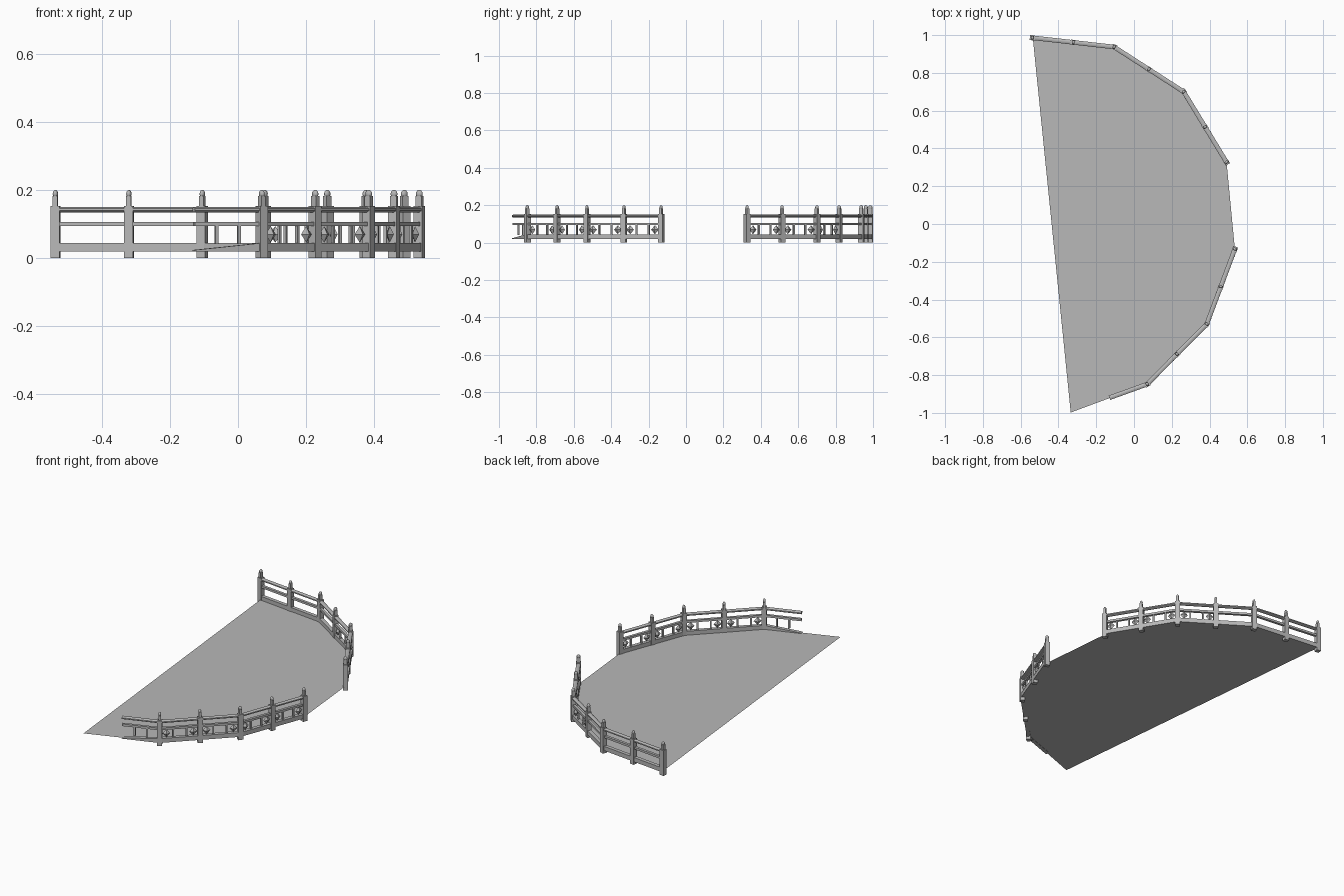
import bpy, bmesh, math
from mathutils import Matrix, Vector

cube = bpy.data.objects.get("Cube")
if cube:
    bpy.data.objects.remove(cube, do_unlink=True)

stone = bpy.data.materials.new("grey stone")
stone.use_nodes = True
stone.diffuse_color = (0.48, 0.48, 0.48, 1)
stone.node_tree.nodes["Principled BSDF"].inputs["Base Color"].default_value = stone.diffuse_color


def finish(name, bm, smooth=False):
    bmesh.ops.recalc_face_normals(bm, faces=bm.faces)
    mesh = bpy.data.meshes.new(name)
    bm.to_mesh(mesh)
    bm.free()
    mesh.materials.append(stone)
    ob = bpy.data.objects.new(name, mesh)
    bpy.context.collection.objects.link(ob)
    if smooth:
        bpy.ops.object.select_all(action="DESELECT")
        ob.select_set(True)
        bpy.context.view_layer.objects.active = ob
        bpy.ops.object.shade_smooth_by_angle(angle=math.radians(50))
    return ob


def place(x, y, z, angle, size):
    return (Matrix.Translation((x, y, z)) @ Matrix.Rotation(angle, 4, "Z")
            @ Matrix.Diagonal((*size, 1)))


def box(bm, p, z0, z1, angle, length, depth):
    m = place(p.x, p.y, (z0 + z1) / 2, angle, (length, depth, z1 - z0))
    return bmesh.ops.create_cube(bm, size=1, matrix=m)["verts"]


def post(bm_post, bm_cap, p, angle):
    # Square shaft, slimmer neck and round knob
    box(bm_post, p, 0, 0.153, angle, 0.027, 0.027)
    box(bm_cap, p, 0.153, 0.182, angle, 0.014, 0.02)
    bmesh.ops.create_uvsphere(bm_cap, u_segments=10, v_segments=6, radius=1,
                              matrix=place(p.x, p.y, 0.188, angle, (0.008, 0.011, 0.012)))


def round_rail(bm, a, b, z):
    d = b - a
    m = (place((a.x + b.x) / 2, (a.y + b.y) / 2, z, math.atan2(d.y, d.x), (1, 0.012, 0.008))
         @ Matrix.Rotation(math.pi / 2, 4, "Y") @ Matrix.Rotation(math.pi / 8, 4, "Z"))
    bmesh.ops.create_cone(bm, cap_ends=True, segments=8, radius1=1.08, radius2=1.08,
                          depth=d.length, matrix=m)


def infill(bm_strut, bm_gem, a, b, gems=True):
    # Two struts with a diamond beside each post
    d = b - a
    angle = math.atan2(d.y, d.x)
    for t in (1 / 3, 2 / 3):
        box(bm_strut, a + d * t, 0.04, 0.097, angle, 0.009, 0.009)
    for t in (1 / 6, 5 / 6) if gems else ():
        p = a + d * t
        for side in (1, -1):
            m = (place(p.x, p.y, 0.069 + side * 0.012, angle, (0.022, 0.013, side * 0.012)))
            bmesh.ops.create_cone(bm_gem, segments=4, radius1=1, radius2=0, depth=2, matrix=m)


def railing(name, points, open_bays=(), cut_end=False):
    pts = [Vector(p) for p in points]
    # Halve every full side with an intermediate post
    nodes = []
    for i, (a, b) in enumerate(zip(pts, pts[1:])):
        nodes.append(a)
        if not (cut_end and i == len(pts) - 2):
            nodes.append((a + b) / 2)
    nodes.append(pts[-1])
    posts, caps, tops, mids, lows, struts, gems = (bmesh.new() for _ in range(7))
    last = len(nodes) - 1
    for i, p in enumerate(nodes):
        d = nodes[min(i + 1, last)] - nodes[max(i - 1, 0)]
        if not (cut_end and i == last):
            post(posts, caps, p, math.atan2(d.y, d.x))
    for i, (a, b) in enumerate(zip(nodes, nodes[1:])):
        d = b - a
        cut = cut_end and i == last - 1
        angle = math.atan2(d.y, d.x)
        round_rail(tops, a, b, 0.142)
        box(mids, (a + b) / 2, 0.093, 0.106, angle, d.length, 0.016)
        verts = box(lows, (a + b) / 2, 0.018, 0.044, angle, d.length, 0.022)
        if cut:
            # The broken-off base rail tapers to its free end
            for v in verts:
                if (v.co.xy - b).length < d.length / 2 and v.co.z > 0.03:
                    v.co.z = 0.023
        if i not in open_bays:
            infill(struts, gems, a, b, not cut)
    finish(name + "_posts", posts)
    finish(name + "_post_caps", caps, True)
    finish(name + "_top_rail", tops, True)
    finish(name + "_middle_rail", mids)
    finish(name + "_base_rail", lows)
    finish(name + "_struts", struts)
    finish(name + "_diamonds", gems)


# Corners of the curved edge, back to front
back = [(-0.538, 0.986), (-0.105, 0.937), (0.263, 0.70), (0.49, 0.327)]
front = [(0.534, -0.133), (0.385, -0.53), (0.07, -0.848), (-0.13, -0.92)]

railing("back_railing", back, open_bays=(0, 1, 2))
railing("front_railing", front, cut_end=True)

# Thin floor sheet filling the segment
floor = bmesh.new()
outline = [(-0.537, 0.998)] + back[1:] + front[:-1] + [(-0.335, -0.998)]
floor.faces.new([floor.verts.new((x, y, 0.02)) for x, y in reversed(outline)])
floor_ob = finish("floor", floor)
if floor_ob.data.polygons[0].normal.z < 0:
    floor_ob.data.flip_normals()
